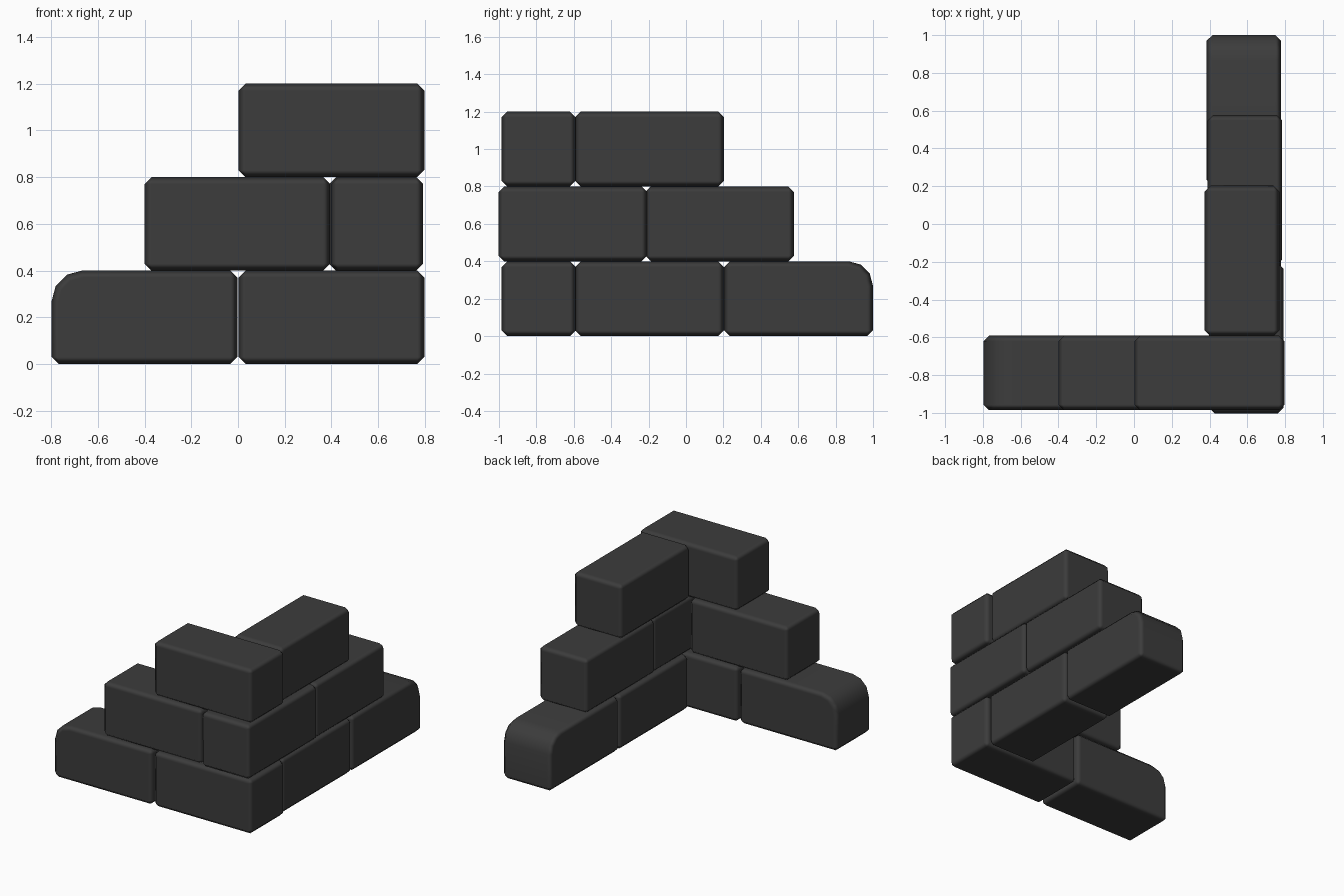
import bpy, bmesh, math
from mathutils import Matrix, Vector

if "Cube" in bpy.data.objects:
    bpy.data.objects.remove(bpy.data.objects["Cube"])

L, W, H = 0.795, 0.395, 0.40   # brick length, width, height

stone = bpy.data.materials.new("dark_stone")
stone.diffuse_color = (0.045, 0.045, 0.045, 1)
stone.use_nodes = True
stone.node_tree.nodes["Principled BSDF"].inputs["Base Color"].default_value = stone.diffuse_color


def brick(name, x, y, z, angle=0, worn=False):
    """Chamfered brick centred on (x, y), base at z; a worn brick has a rounded +length top edge."""
    a, r = L / 2, 0.13
    profile = [(-a, 0), (a, 0)]
    if worn:
        profile += [(a - r + r * math.cos(t), H - r + r * math.sin(t))
                    for t in (math.radians(d) for d in (0, 30, 60, 90))]
    else:
        profile.append((a, H))
    profile.append((-a, H))
    # extrude the side profile across the brick width
    bm = bmesh.new()
    face = bm.faces.new([bm.verts.new((px, -W / 2, pz)) for px, pz in profile])
    ext = bmesh.ops.extrude_face_region(bm, geom=[face])
    bmesh.ops.translate(bm, vec=Vector((0, W, 0)),
                        verts=[g for g in ext["geom"] if isinstance(g, bmesh.types.BMVert)])
    bmesh.ops.recalc_face_normals(bm, faces=bm.faces)
    # turn and place
    bm.transform(Matrix.Translation((x, y, z)) @ Matrix.Rotation(math.radians(angle), 4, 'Z'))
    for f in bm.faces:
        f.smooth = True
    mesh = bpy.data.meshes.new(name)
    bm.to_mesh(mesh)
    bm.free()
    mesh.materials.append(stone)
    ob = bpy.data.objects.new(name, mesh)
    bpy.context.collection.objects.link(ob)
    bev = ob.modifiers.new("chamfer", 'BEVEL')
    bev.width, bev.segments = 0.03, 1
    bev.limit_method, bev.angle_limit = 'ANGLE', math.radians(40)
    bev.harden_normals = True


# bottom course
brick("front_end_brick", -0.4, -0.788, 0, 180, worn=True)
brick("bottom_corner_brick", 0.4, -0.788, 0)
brick("bottom_side_brick", 0.582, -0.195, 0, 90)
brick("side_end_brick", 0.582, 0.602, 0, 90, worn=True)

# middle course
brick("middle_front_brick", -0.003, -0.788, H)
brick("middle_corner_brick", 0.595, -0.605, H, 90)
brick("middle_side_brick", 0.587, 0.18, H, 90)

# top course
brick("top_corner_brick", 0.4, -0.788, 2 * H)
brick("top_side_brick", 0.572, -0.195, 2 * H, 90)
